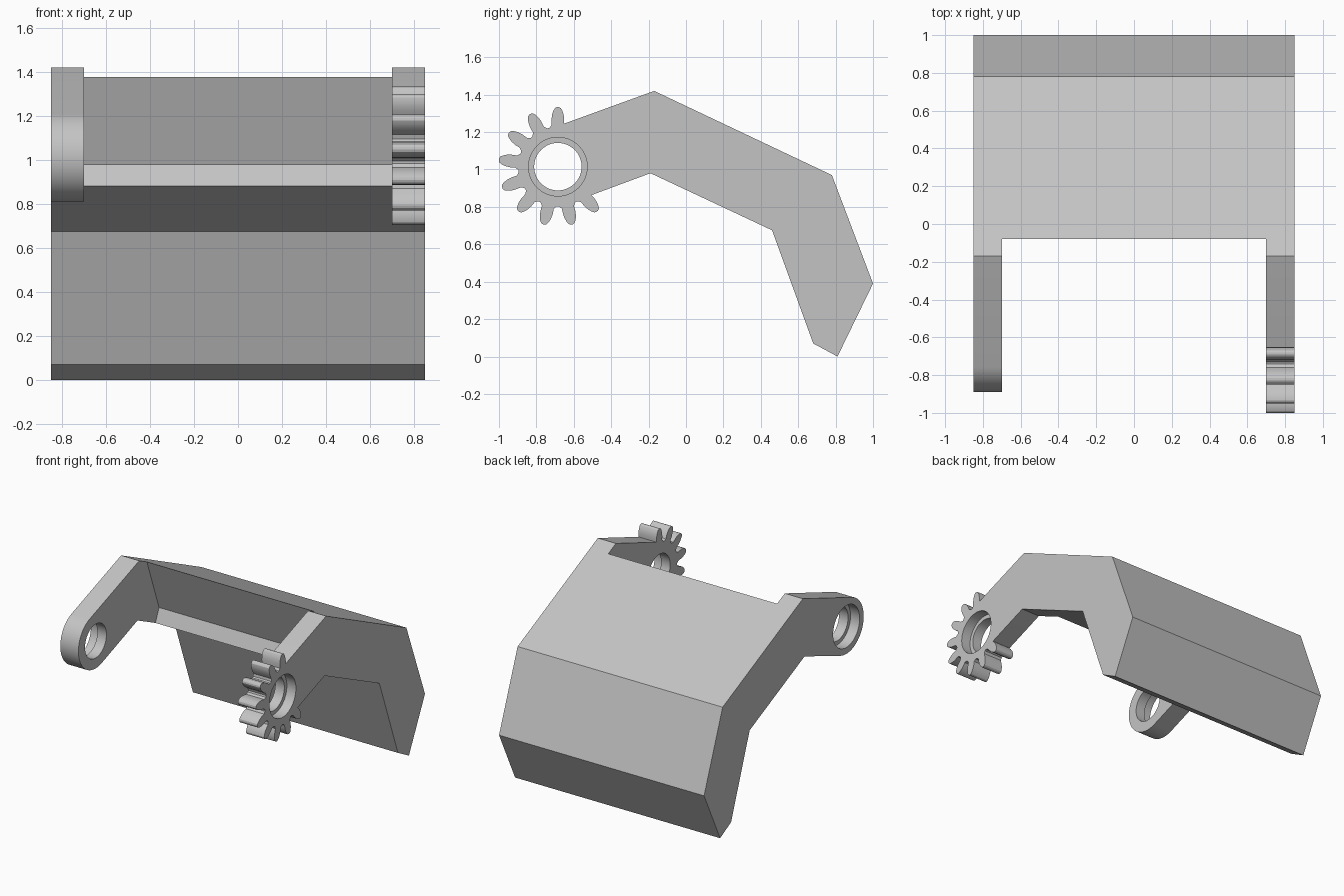
import bpy, bmesh, math

cube = bpy.data.objects.get("Cube")
if cube:
    bpy.data.objects.remove(cube, do_unlink=True)

HUB_Y, HUB_Z = -0.685, 1.015
HALF, INNER = 0.85, 0.70

grey = bpy.data.materials.new("plain_grey")
grey.use_nodes = True
grey.diffuse_color = (0.55, 0.55, 0.55, 1)
grey.node_tree.nodes["Principled BSDF"].inputs["Base Color"].default_value = (0.55, 0.55, 0.55, 1)


def polar(radius, angle):
    """Point (y, z) around the hub axis."""
    return HUB_Y + radius * math.cos(angle), HUB_Z + radius * math.sin(angle)


def arc(radius, start, end, steps):
    return [polar(radius, math.radians(start + (end - start) * i / steps))
            for i in range(steps + 1)]


def prism(name, outline, x0, x1):
    """Extrude a side outline (y, z) across the width."""
    bm = bmesh.new()
    face = bm.faces.new([bm.verts.new((x0, y, z)) for y, z in outline])
    moved = bmesh.ops.extrude_face_region(bm, geom=[face])["geom"]
    bmesh.ops.translate(bm, vec=(x1 - x0, 0, 0),
                        verts=[v for v in moved if isinstance(v, bmesh.types.BMVert)])
    bmesh.ops.recalc_face_normals(bm, faces=bm.faces)
    mesh = bpy.data.meshes.new(name)
    bm.to_mesh(mesh)
    bm.free()
    mesh.materials.append(grey)
    obj = bpy.data.objects.new(name, mesh)
    bpy.context.collection.objects.link(obj)
    return obj


def activate(obj):
    bpy.ops.object.select_all(action='DESELECT')
    obj.select_set(True)
    bpy.context.view_layer.objects.active = obj


def cut(target, cutter):
    cutter.hide_render = True
    mod = target.modifiers.new("cut", 'BOOLEAN')
    mod.operation, mod.solver, mod.object = 'DIFFERENCE', 'EXACT', cutter
    activate(target)
    bpy.ops.object.modifier_apply(modifier=mod.name)
    bpy.data.objects.remove(cutter, do_unlink=True)


# Bent cover with rounded arm ends
cover = prism("bent_cover", arc(0.205, 110.5, 290.5, 32) + [
    (-0.19, 0.98), (0.46, 0.675), (0.68, 0.07), (0.81, 0.0),
    (1.0, 0.39), (0.78, 0.97), (-0.17, 1.42)], -HALF, HALF)

# Opening between the two arms
cut(cover, prism("opening_cutter", [
    (-0.153, 1.58), (0.065, 0.98), (-0.022, 0.78), (-1.2, 0.6), (-1.2, 1.58)],
    -INNER, INNER))

# Pivot holes, with a wider recess on each outer side
cut(cover, prism("pivot_cutter", arc(0.127, 0, 352.5, 47), -1, 1))
for side in (-1, 1):
    cut(cover, prism("recess_cutter", arc(0.157, 0, 352.5, 47), side * 0.775, side))

# Gear teeth around the left arm end: radius and half width of one tooth
flank = [(0.212, 0.045), (0.226, 0.033), (0.255, 0.034), (0.28, 0.031),
         (0.30, 0.024), (0.313, 0.016), (0.318, 0.006)]
teeth = []
for i in range(9):
    middle = math.radians(90 + i * 360 / 13)
    teeth += [polar(r, middle - w / r) for r, w in flank]
    teeth += [polar(r, middle + w / r) for r, w in reversed(flank)]
first, last = 78, 90 + 8 * 360 / 13 + 12
gear = prism("gear_teeth", teeth + arc(0.165, last, first, 40), INNER, HALF)

for obj in (cover, gear):
    activate(obj)
    bpy.ops.object.shade_smooth_by_angle(angle=math.radians(25))
